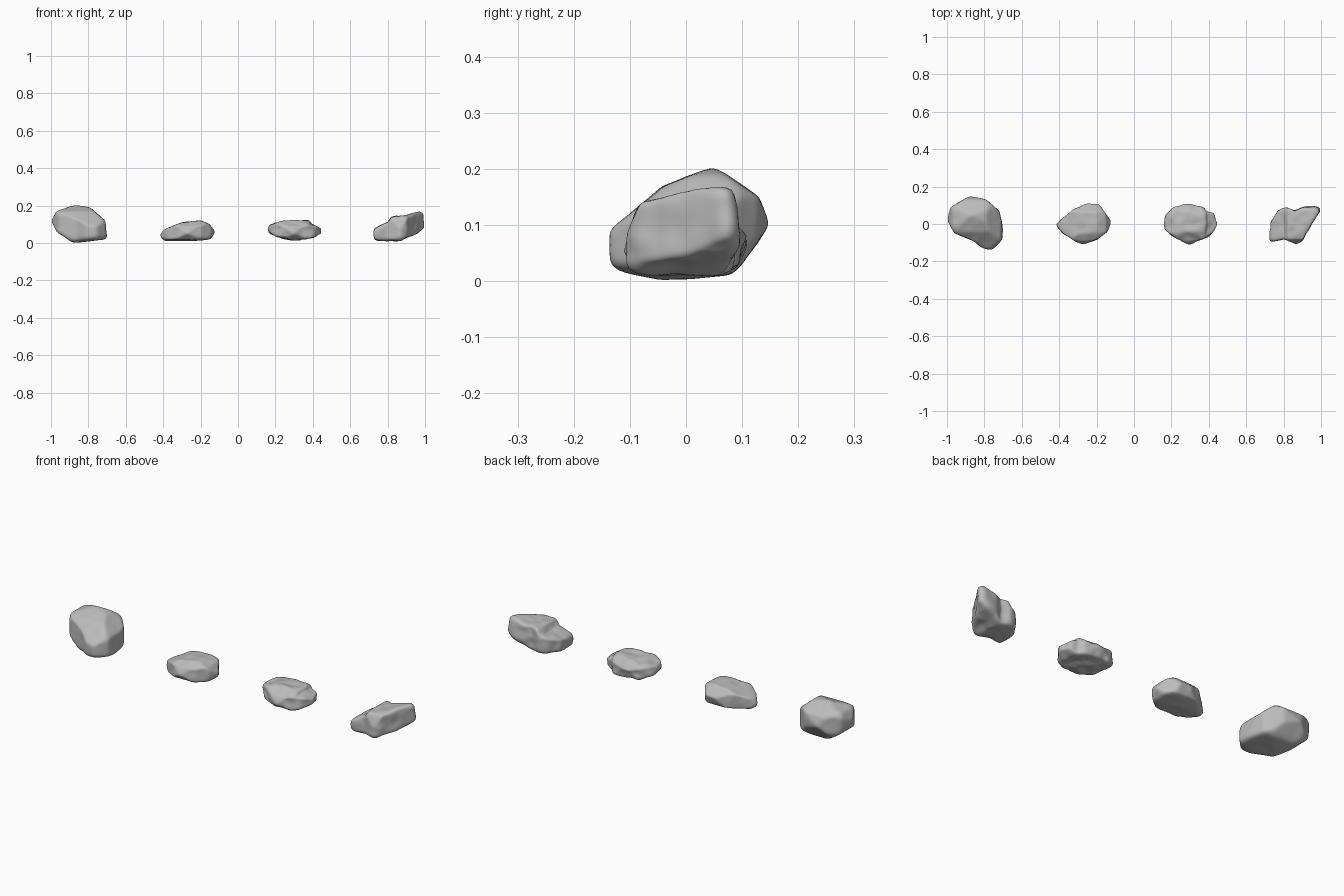
import bpy
import bmesh
from mathutils import Vector, noise

default_cube = bpy.data.objects.get("Cube")
if default_cube:
    bpy.data.objects.remove(default_cube, do_unlink=True)

# One plain stone colour
stone = bpy.data.materials.new("grey_stone")
stone.use_nodes = True
stone_colour = (0.5, 0.5, 0.5, 1)
stone.diffuse_color = stone_colour
stone.node_tree.nodes["Principled BSDF"].inputs["Base Color"].default_value = stone_colour


def cross(a, b):
    return a[0] * b[1] - a[1] * b[0]


def inverse_reach(outline, direction):
    """One over the distance from the origin to a closed outline along a direction."""
    best = 0
    for a, b in zip(outline, outline[1:] + outline[:1]):
        edge = (b[0] - a[0], b[1] - a[1])
        slope = cross(direction, edge)
        if abs(slope) < 1e-9:
            continue
        along = cross(a, direction) / slope
        reach = cross(a, edge) / slope
        if reach > 0 and -1e-6 <= along <= 1 + 1e-6:
            best = 1 / reach if best == 0 else min(best, 1 / reach)
    return best


def middle(values):
    return (min(values) + max(values)) / 2


def make_rock(name, plan, front, side, roughness, squareness=6):
    """Carve a rounded stone that stays inside three outlines (hundredths of a unit)."""
    centre = Vector((middle([p[0] for p in plan]), middle([p[1] for p in plan]),
                     middle([p[1] for p in front])))

    def local(outline, u, v):
        return [(p[0] - centre[u], p[1] - centre[v]) for p in outline]

    outlines = [(local(plan, 0, 1), 0, 1), (local(front, 0, 2), 0, 2), (local(side, 1, 2), 1, 2)]
    bm = bmesh.new()
    bmesh.ops.create_icosphere(bm, subdivisions=5, radius=1)
    flatten = Vector((1, 0.9, 0.6))
    for vert in bm.verts:
        d = vert.co * flatten
        limits = [inverse_reach(o, (d[u], d[v])) for o, u, v in outlines]
        rounded = (sum(k ** squareness for k in limits) / 2) ** (1 / squareness)
        vert.co = d / max(*limits, rounded)

    # Weathered dents
    bm.normal_update()
    dents = [v.normal * noise.noise((v.co + centre) * 0.22) * roughness for v in bm.verts]
    for vert, dent in zip(bm.verts, dents):
        vert.co += dent
    for _ in range(2):
        bmesh.ops.smooth_vert(bm, verts=bm.verts, factor=0.5, use_axis_x=True,
                              use_axis_y=True, use_axis_z=True)
    for vert in bm.verts:
        vert.co = (vert.co + centre) / 100

    mesh = bpy.data.meshes.new(name)
    bm.to_mesh(mesh)
    bm.free()
    mesh.materials.append(stone)
    mesh.shade_smooth()
    rock = bpy.data.objects.new(name, mesh)
    bpy.context.collection.objects.link(rock)


# Tall boulder with a low spur at the front
make_rock(
    "large_boulder",
    plan=[(-100, 2), (-98, 9), (-88, 15), (-79, 13), (-72, 7), (-70, -2), (-70, -8),
          (-76, -14), (-81, -13), (-86, -9), (-96, -5)],
    front=[(-100, 12), (-97, 17), (-87, 20.5), (-79, 19), (-71, 12), (-70, 2),
           (-88, 0), (-97, 6)],
    side=[(-15, 8), (-10, 12), (-4, 17), (5, 20.5), (13, 15), (15, 10),
          (10, 3), (8, 1), (-4, 0), (-14, 2)],
    roughness=0.2)

# Flat stone with a pointed end
make_rock(
    "pointed_flat_rock",
    plan=[(-42, 0), (-32, 8), (-25, 11), (-19, 11), (-16, 7), (-12, 1),
          (-14, -4), (-19, -8), (-27, -11), (-32, -9), (-38, -5)],
    front=[(-42, 4), (-40, 7), (-30, 11), (-20, 12), (-15, 10), (-12, 6),
           (-15, 2), (-23, 1), (-39, 1)],
    side=[(-11, 5), (-9, 9), (-4, 12), (6, 12), (11, 7), (9, 2), (0, 1), (-8, 2)],
    roughness=0.4)

# Flat stone with a small lobe
make_rock(
    "lobed_flat_rock",
    plan=[(16, -3), (17, 5), (21, 9), (28, 11.5), (37, 9), (39, 6), (43, 6),
          (45, 0), (41, -6), (35, -9), (30, -11), (23, -8)],
    front=[(16, 7), (17, 10), (28, 12), (38, 12), (39, 10), (45, 8), (45, 5),
           (40, 3), (32, 1), (22, 3), (17, 5)],
    side=[(-11, 5), (-9, 9), (-4, 12), (6, 12), (11, 8), (9, 3), (0, 1), (-8, 2)],
    roughness=0.9)

# Ridged stone rising to one end
make_rock(
    "ridged_rock",
    plan=[(72, -10), (73, 1), (77, 7), (82, 9), (86, 7), (90, 9), (99, 10),
          (100, 7), (95, 0), (92, -5), (90, -9), (87, -11), (80, -8)],
    front=[(72, 5), (73, 8), (80, 11), (82, 14), (91, 15), (97, 17.5), (100, 16),
           (100, 8), (96, 5), (90, 3), (87, 1), (72, 1)],
    side=[(-12, 4), (-10, 10), (-8, 14), (-3, 15), (-1, 17), (8, 17.5),
          (10, 10), (8, 1), (-10, 1)],
    roughness=0.6)
